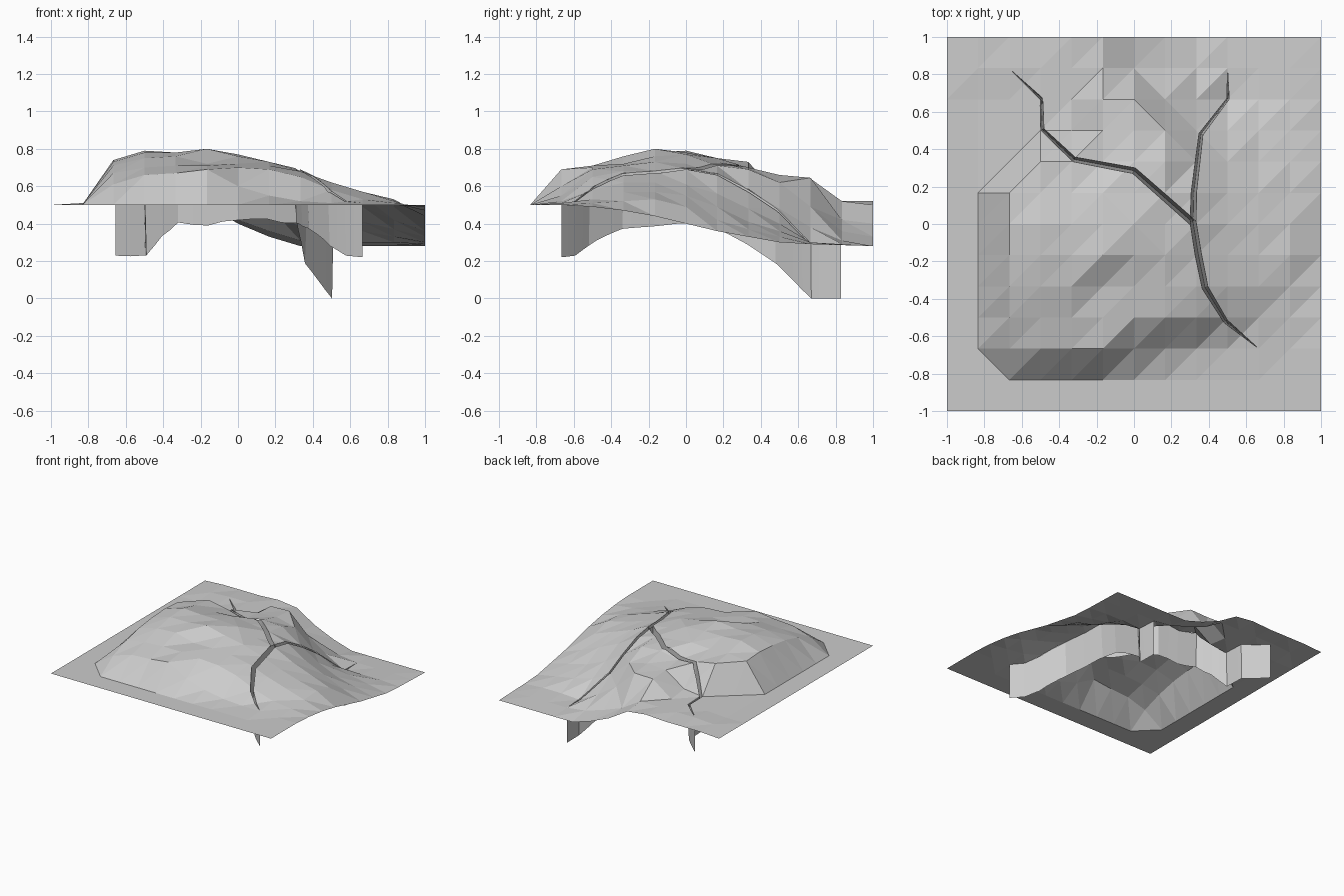
import bpy, bmesh
from mathutils import Vector
from mathutils.geometry import delaunay_2d_cdt

if "Cube" in bpy.data.objects:
    bpy.data.objects.remove(bpy.data.objects["Cube"])

N = 12
DEPTH = 0.29

# Rim heights (hundredths): right edge from front to back, back edge from left to right
right = [50, 50, 50, 49, 47, 44, 40, 36, 33, 30, 29, 28.5, 28]
back = [50, 51, 51, 51, 52, 50, 40, 33, 28, 28, 28, 28, 28]
# Interior heights (hundredths), rows from front to back
hill = [
    [50, 50, 50, 50, 50, 50, 50, 50, 50, 50, 50],
    [50, 61, 66, 67, 69, 60, 55, 52, 51, 51, 50],
    [50, 67, 70, 71, 71, 70, 69, 65, 58, 53, 51],
    [50, 71, 75, 76, 72, 72, 71, 68, 62, 57, 52],
    [50, 73, 78, 78, 80, 76, 73, 68, 62, 57, 53],
    [50, 74, 79, 78, 78, 77, 72, 69, 61, 55, 49],
    [50, 73, 75, 74, 75, 73, 71, 66, 56, 49, 42],
    [50, 51, 73, 70, 67, 70, 69, 58, 48, 41, 37],
    [50, 51, 52, 54, 65, 66, 62, 48, 40, 36, 33],
    [50, 51, 52, 52, 64, 64.5, 49, 38, 29, 30, 30],
    [51, 52, 52, 52, 52, 42, 36, 31, 29, 29, 29],
]
grid = [[50] * (N + 1)]
for k, row in enumerate(hill, 1):
    grid.append([50] + row + [right[k]])
grid.append(back)
# Cells (column, row) split along the falling diagonal instead of the rising one
falling = {(1, 1), (6, 10), (7, 9), (8, 8), (6, 9), (7, 8), (5, 6), (6, 5)}


def height(x, y):
    """Height on the faceted grid."""
    u = min(max((x + 1) * N / 2, 0), N)
    v = min(max((y + 1) * N / 2, 0), N)
    i, j = min(int(u), N - 1), min(int(v), N - 1)
    u, v = u - i, v - j
    a, b = grid[j][i], grid[j][i + 1]
    c, d = grid[j + 1][i], grid[j + 1][i + 1]
    if (i, j) in falling:
        if u + v < 1:
            z = a + u * (b - a) + v * (c - a)
        else:
            z = d + (1 - u) * (c - d) + (1 - v) * (b - d)
    elif u > v:
        z = a + u * (b - a) + v * (d - b)
    else:
        z = a + v * (c - a) + u * (d - c)
    return z / 100


# Crack branches: x, y, half width
branches = [
    [(-.655, .82, 0), (-.495, .67, .007), (-.49, .505, .009), (-.32, .345, .013),
     (0, .285, .016), (.312, .01, .018)],
    [(.5, .83, 0), (.503, .67, .006), (.358, .48, .011), (.32, .17, .014), (.316, .01, .016)],
    [(.314, .02, .016), (.345, -.17, .017), (.38, -.34, .016), (.49, -.52, .011), (.665, -.665, 0)],
]


def trace(points, steps=4):
    """Sampled centre line of a branch with its left and right edges."""
    pts = [Vector(p) for p in points]
    dense = [a.lerp(b, s / steps) for a, b in zip(pts, pts[1:]) for s in range(steps)] + [pts[-1]]
    left, mid, rite = [], [], []
    for k, p in enumerate(dense):
        t = (dense[min(k + 1, len(dense) - 1)] - dense[max(k - 1, 0)]).to_2d().normalized()
        n = Vector((-t.y, t.x)) * p.z
        c = p.to_2d()
        left.append(c + n)
        mid.append(c)
        rite.append(c - n)
    return left, mid, rite


def inside(p, poly):
    hit = False
    for a, b in zip(poly, poly[1:] + poly[:1]):
        if (a.y > p.y) != (b.y > p.y) and p.x < (b.x - a.x) * (p.y - a.y) / (b.y - a.y) + a.x:
            hit = not hit
    return hit


def add_object(name, bm):
    mesh = bpy.data.meshes.new(name)
    bm.to_mesh(mesh)
    bm.free()
    bpy.context.collection.objects.link(bpy.data.objects.new(name, mesh))


traces = [trace(b) for b in branches]
outlines = [l + r[::-1] for l, m, r in traces]

# Terrain sheet: triangulated grid with the crack outlines cut out
pts = [Vector((2 * i / N - 1, 2 * j / N - 1)) for j in range(N + 1) for i in range(N + 1)]
edges = []
for j in range(N + 1):
    for i in range(N + 1):
        k = j * (N + 1) + i
        if i < N:
            edges.append((k, k + 1))
        if j < N:
            edges.append((k, k + N + 1))
        if i < N and j < N:
            edges.append((k + 1, k + N + 1) if (i, j) in falling else (k, k + N + 2))
for poly in outlines:
    s, n = len(pts), len(poly)
    pts += poly
    edges += [(s + k, s + (k + 1) % n) for k in range(n)]
flat, _, tris, *_ = delaunay_2d_cdt(pts, edges, [], 0, 1e-5)

bm = bmesh.new()
verts = [bm.verts.new((p.x, p.y, height(p.x, p.y))) for p in flat]
for tri in tris:
    centre = sum((flat[k] for k in tri), Vector((0, 0))) / len(tri)
    if not any(inside(centre, poly) for poly in outlines):
        f = bm.faces.new([verts[k] for k in tri])
        f.normal_update()
        if f.normal.z < 0:
            f.normal_flip()
bmesh.ops.delete(bm, geom=[v for v in bm.verts if not v.link_faces], context='VERTS')
add_object("terrain", bm)

# Crack walls: two steep sides meeting at the bottom line
for num, (left, mid, rite) in enumerate(traces, 1):
    bm = bmesh.new()
    low = [bm.verts.new((p.x, p.y, max(0, height(p.x, p.y) - DEPTH))) for p in mid]
    for side, flip in ((left, False), (rite, True)):
        top = [bm.verts.new((p.x, p.y, height(p.x, p.y))) for p in side]
        for k in range(len(top) - 1):
            quad = [top[k], top[k + 1], low[k + 1], low[k]]
            bm.faces.new(quad[::-1] if flip else quad)
    add_object(f"crack_wall_{num}", bm)
